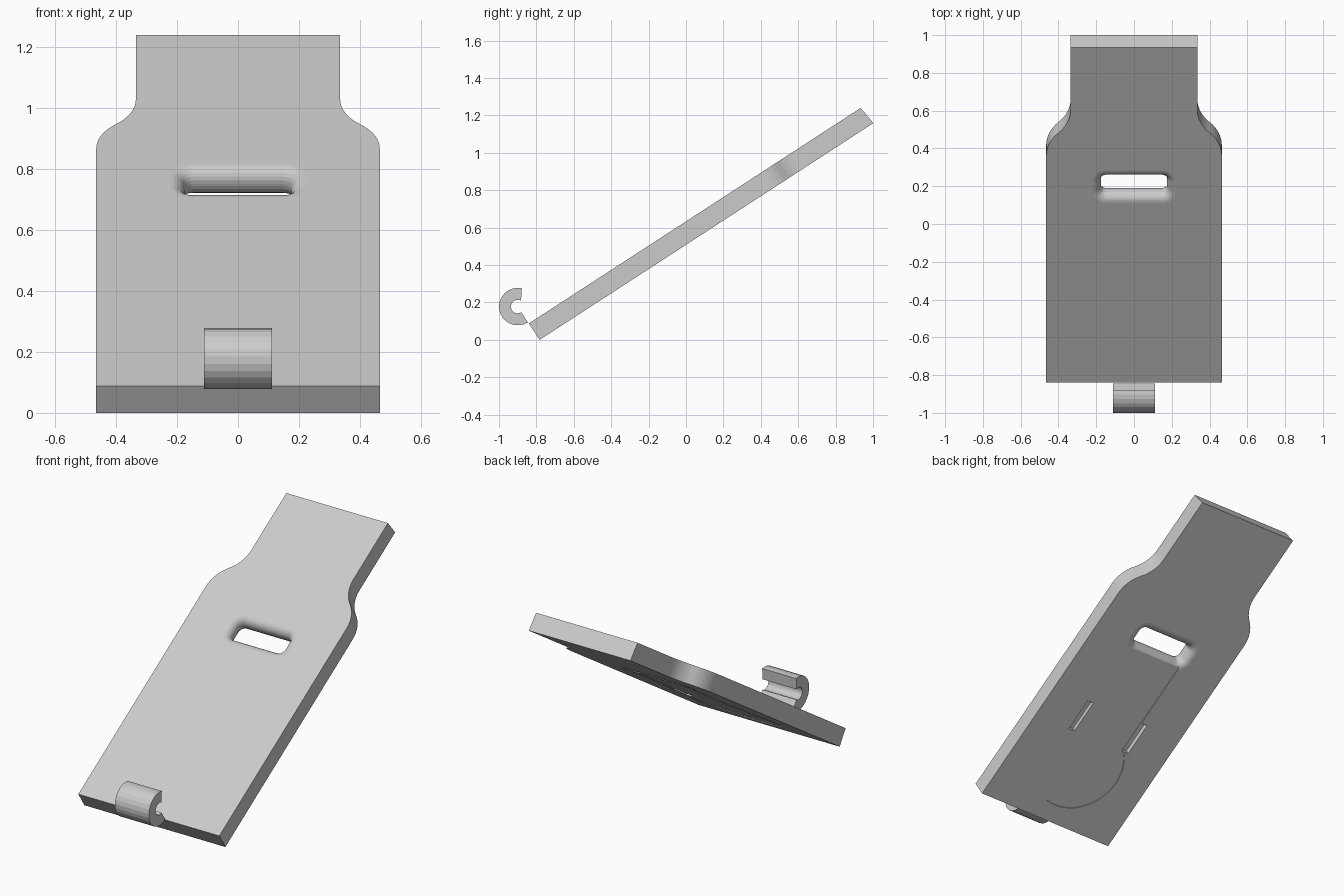
import bpy, bmesh
from math import sin, cos, pi, radians, sqrt
from mathutils import Matrix

if "Cube" in bpy.data.objects:
    bpy.data.objects.remove(bpy.data.objects["Cube"])

T = 0.105                                   # plate thickness
TILT = Matrix.Translation((0, -0.84, 0.088)) @ Matrix.Rotation(radians(33), 4, 'X')


def loft(name, rings, matrix=None):
    """Closed solid from matching rings of points, capped at both ends."""
    bm = bmesh.new()
    loops = [[bm.verts.new(p) for p in ring] for ring in rings]
    for a, b in zip(loops, loops[1:]):
        for i in range(len(a)):
            j = (i + 1) % len(a)
            bm.faces.new((a[i], a[j], b[j], b[i]))
    bm.faces.new(loops[0][::-1])
    bm.faces.new(loops[-1])
    bmesh.ops.recalc_face_normals(bm, faces=bm.faces)
    mesh = bpy.data.meshes.new(name)
    bm.to_mesh(mesh)
    bm.free()
    obj = bpy.data.objects.new(name, mesh)
    bpy.context.collection.objects.link(obj)
    if matrix:
        obj.matrix_world = matrix
    return obj


def arc(cx, cy, r, a0, a1, n):
    steps = [radians(a0 + (a1 - a0) * i / n) for i in range(n + 1)]
    return [(cx + r * cos(a), cy + r * sin(a)) for a in steps]


def rounded_rect(cx, cy, hx, hy, r, n=6):
    pts = []
    for k, (sx, sy) in enumerate([(1, 1), (-1, 1), (-1, -1), (1, -1)]):
        pts += arc(cx + sx * (hx - r), cy + sy * (hy - r), r, k * 90, k * 90 + 90, n)
    return pts


def at(pts, z):
    return [(x, y, z) for x, y in pts]


def cut(target, cutter):
    cutter.hide_render = True
    mod = target.modifiers.new("cut", 'BOOLEAN')
    mod.operation = 'DIFFERENCE'
    mod.solver = 'EXACT'
    mod.object = cutter
    bpy.context.view_layer.objects.active = target
    bpy.ops.object.modifier_apply(modifier=mod.name)
    bpy.data.objects.remove(cutter)


# Plate outline: wide body, S-curved shoulders, narrow neck
R, A = 0.2, 47.5
half = [(0.465, 0)]
half += arc(0.465 - R, 1.43, R, 0, A, 8)
half += arc(0.335 + R, 1.43 + 2 * R * sin(radians(A)), R, 180 + A, 180, 8)[1:]


def outline(end):
    right = half + [(0.335, end)]
    return right + [(-x, y) for x, y in reversed(right)]


plate = loft("tilted_plate", [at(outline(2.128), -T), at(outline(2.115), 0)], TILT)

# Slot with rounded lips on both faces
r = 0.048
levels = []
for i in range(7):
    a = pi / 2 * i / 6
    levels.append((-r + r * sin(a), r - r * cos(a)))
levels = [(-T - z, g) for z, g in reversed(levels)] + levels
levels = [(-T - 0.02, r)] + levels[1:-1] + [(0.02, r)]
levels.insert(1, (-T, r))
levels.insert(-1, (0, r))
cut(plate, loft("slot_cutter", [
    at(rounded_rect(0, 1.237, 0.175 + g, 0.054 + g, 0.028 + g), z) for z, g in levels], TILT))

# Shallow keyhole recess on the underside
s = 0.177
reach = 48.1
key = arc(0, 0.37, 0.265, 180 - reach, 360 + reach, 40) + [(s, 1.17), (-s, 1.17)]
cut(plate, loft("keyhole_cutter", [at(key, -T - 0.02), at(key, -T + 0.005)], TILT))

# Two narrow pockets beside the recess
for side in (-1, 1):
    pocket = rounded_rect(side * 0.197, 0.66, 0.022, 0.1, 0.003, 1)
    cut(plate, loft("pocket_cutter", [at(pocket, -T - 0.02), at(pocket, -T + 0.03)], TILT))

# C-shaped hook on the lower front edge
profile = arc(-0.90, 0.178, 0.1, 77, 303, 16) + arc(-0.90, 0.178, 0.036, 303, 60, 14)
loft("hook", [[(x, y, z) for y, z in profile] for x in (-0.112, 0.112)])
